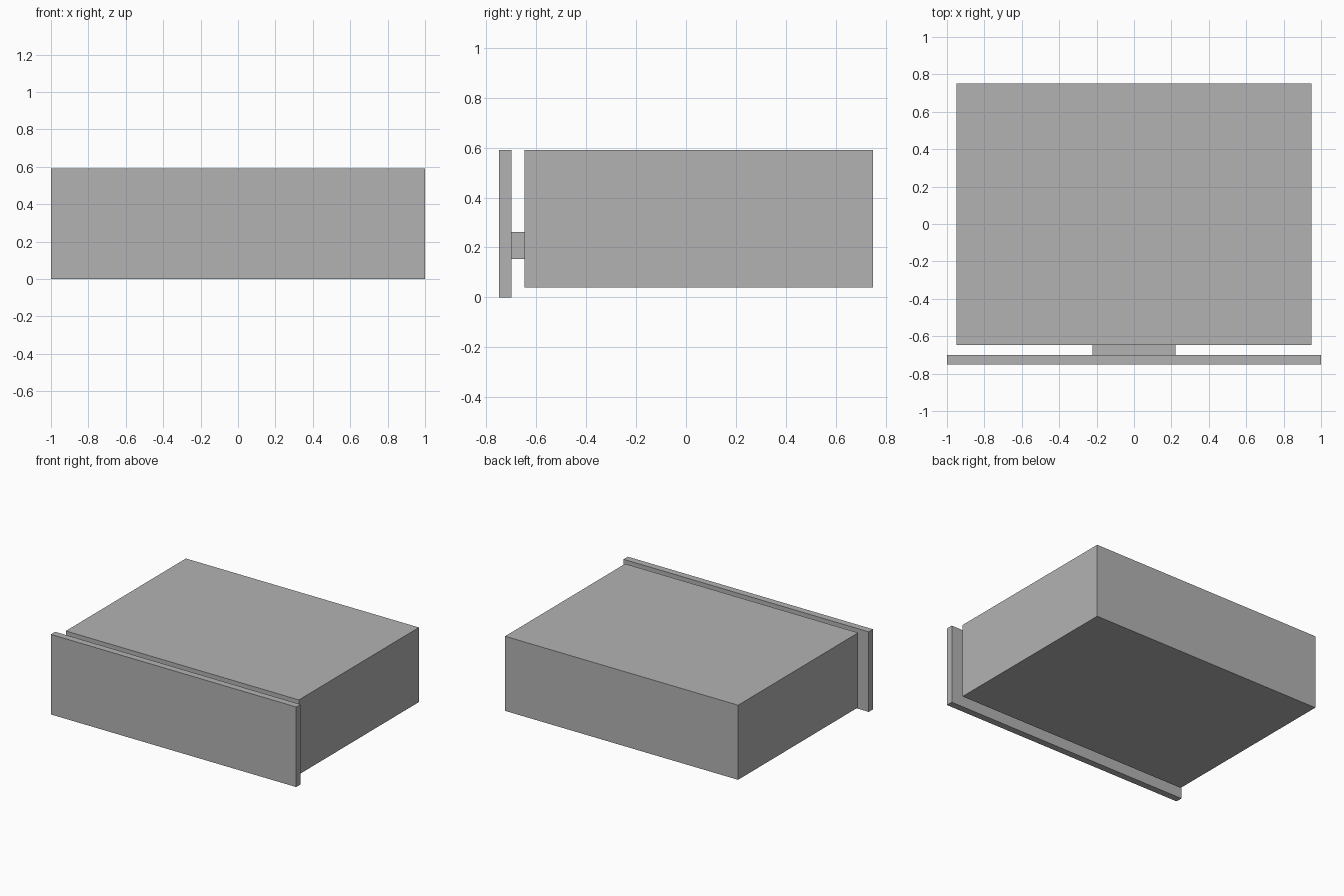
import bpy
from mathutils import Vector

if "Cube" in bpy.data.objects:
    bpy.data.objects.remove(bpy.data.objects["Cube"], do_unlink=True)

# One plain grey for every part
grey = bpy.data.materials.new("plain grey")
grey.use_nodes = True
colour = (0.45, 0.45, 0.45, 1)
grey.diffuse_color = colour
grey.node_tree.nodes["Principled BSDF"].inputs["Base Color"].default_value = colour


def box(name, low, high):
    """Add a flat-faced box between two opposite corners."""
    low, high = Vector(low), Vector(high)
    bpy.ops.mesh.primitive_cube_add(size=1, location=(low + high) / 2)
    obj = bpy.context.object
    obj.name = name
    obj.scale = high - low
    bpy.ops.object.transform_apply(location=False, rotation=False, scale=True)
    obj.data.materials.append(grey)
    return obj


# Drawer body, front panel and the short block joining them
box("drawer_body", (-0.95, -0.648, 0.04), (0.95, 0.75, 0.59))
box("front_panel", (-1, -0.75, 0), (1, -0.70, 0.59))
box("joining_block", (-0.223, -0.70, 0.153), (0.223, -0.648, 0.262))
